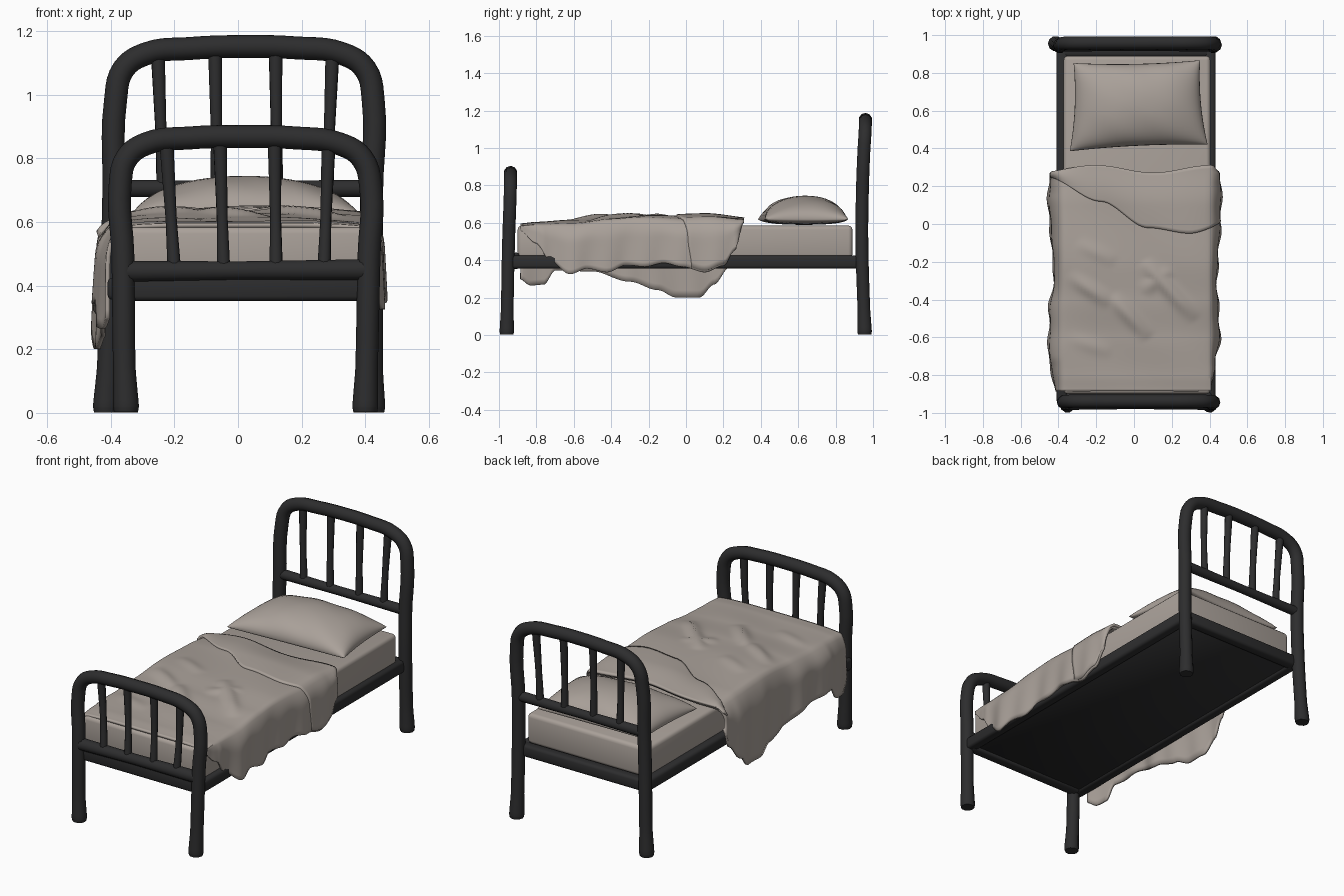
import bpy, bmesh, math
from mathutils import Vector

if "Cube" in bpy.data.objects:
    bpy.data.objects.remove(bpy.data.objects["Cube"])


def material(name, col):
    m = bpy.data.materials.new(name)
    m.diffuse_color = (*col, 1)
    m.use_nodes = True
    m.node_tree.nodes["Principled BSDF"].inputs["Base Color"].default_value = m.diffuse_color
    return m


IRON = material("black iron", (0.026, 0.026, 0.027))
CLOTH = material("warm grey linen", (0.40, 0.355, 0.32))


def interp(pts, t):
    """Piecewise smooth interpolation through (t, value) pairs."""
    if t <= pts[0][0]:
        return pts[0][1]
    for (a, va), (b, vb) in zip(pts, pts[1:]):
        if t <= b:
            f = (t - a) / (b - a)
            f = f * f * (3 - 2 * f)
            return va + (vb - va) * f
    return pts[-1][1]


def activate(ob):
    bpy.ops.object.select_all(action='DESELECT')
    ob.select_set(True)
    bpy.context.view_layer.objects.active = ob


def tube(name, pts, r, radii=None, res=5):
    cu = bpy.data.curves.new(name, 'CURVE')
    cu.dimensions = '3D'
    cu.bevel_depth, cu.bevel_resolution, cu.resolution_u = r, 3, res
    cu.use_fill_caps = True
    sp = cu.splines.new('BEZIER')
    sp.bezier_points.add(len(pts) - 1)
    for i, (bp, p) in enumerate(zip(sp.bezier_points, pts)):
        bp.co = p
        bp.handle_left_type = bp.handle_right_type = 'AUTO'
        bp.radius = radii[i] if radii else 1
    ob = bpy.data.objects.new(name, cu)
    bpy.context.collection.objects.link(ob)
    cu.materials.append(IRON)
    activate(ob)
    bpy.ops.object.convert(target='MESH')
    bpy.ops.object.shade_smooth_by_angle(angle=math.radians(50))
    return ob


def finish(name, bm, mat, thickness=0):
    me = bpy.data.meshes.new(name)
    bmesh.ops.recalc_face_normals(bm, faces=bm.faces[:])
    bm.to_mesh(me)
    bm.free()
    ob = bpy.data.objects.new(name, me)
    bpy.context.collection.objects.link(ob)
    me.materials.append(mat)
    activate(ob)
    bpy.ops.object.shade_smooth_by_angle(angle=math.radians(50))
    if thickness:
        mod = ob.modifiers.new("thickness", 'SOLIDIFY')
        mod.thickness, mod.offset = thickness, 0
    return ob


def box(name, lo, hi, mat, bevel, segs=2):
    bm = bmesh.new()
    bmesh.ops.create_cube(bm, size=1)
    for v in bm.verts:
        v.co = [(a + b) / 2 + c * (b - a) for a, b, c in zip(lo, hi, v.co)]
    bmesh.ops.bevel(bm, geom=bm.edges[:], offset=bevel, segments=segs,
                    affect='EDGES', profile=0.5)
    return finish(name, bm, mat)


def sheet(bm, nu, nv, fn):
    rows = [[bm.verts.new(fn(i / nu, j / nv)) for i in range(nu + 1)]
            for j in range(nv + 1)]
    for a, b in zip(rows, rows[1:]):
        for i in range(nu):
            bm.faces.new((a[i], a[i + 1], b[i + 1], b[i]))


# Headboard and footboard: bent tube, lower rail, four spindles each
def bed_end(name, arch, y_of_z, rail, rail_r, spindles):
    y = lambda z: interp(y_of_z, z)
    radii = [1.04, 1.13, .98] + [1] * (len(arch) - 6) + [.98, 1.13, 1.04]
    tube(name + "_bent_tube", [(x, y(z), z) for x, z in arch], 0.036, radii)
    (x0, z0), (x1, z1) = rail
    zm = (z0 + z1) / 2
    tube(name + "_lower_rail", [(x0, y(z0), z0), (0, y(zm), zm), (x1, y(z1), z1)],
         rail_r, [1.15, 1, 1.15])
    for i, (xt, zt, xb) in enumerate(spindles):
        tube(f"{name}_spindle_{i + 1}",
             [(xb, y(zm), zm), (xb * .6 + xt * .4, y(.9), zm * .6 + zt * .4), (xt, y(zt), zt)],
             0.0185, [1.15, 0.95, 1.2])


bed_end("headboard",
        [(-.415, .002), (-.415, .02), (-.408, .14), (-.395, .5), (-.39, .7), (-.385, .98),
         (-.36, 1.08), (-.29, 1.128), (-.15, 1.145), (0, 1.151), (.18, 1.147), (.33, 1.128),
         (.40, 1.08), (.425, .98), (.42, .7), (.42, .5), (.42, .14), (.422, .02), (.422, .002)],
        [(0, .955), (.4, .94), (.8, .942), (1.15, .959)],
        ((-.39, .705), (.42, .705)), .025,
        [(-.252, 1.13, -.235), (-.072, 1.148, -.065), (.118, 1.148, .122), (.297, 1.135, .28)])
bed_end("footboard",
        [(-.352, .002), (-.352, .02), (-.357, .14), (-.362, .5), (-.37, .72), (-.35, .80),
         (-.29, .845), (-.15, .864), (0, .868), (.18, .864), (.32, .845), (.39, .80),
         (.418, .70), (.412, .5), (.404, .14), (.4, .02), (.4, .002)],
        [(0, -.958), (.4, -.95), (.87, -.938)],
        ((-.36, .445), (.41, .45)), .03,
        [(-.225, .85, -.2), (-.057, .866, -.045), (.115, .866, .12), (.285, .852, .27)])

# Base: side rails, end rails and recessed bottom panel
box("left_side_rail", (-.41, -.95, .355), (-.35, .93, .425), IRON, .015)
box("right_side_rail", (.372, -.95, .355), (.432, .93, .425), IRON, .015)
box("foot_cross_rail", (-.36, -.955, .352), (.41, -.89, .44), IRON, .015)
box("head_cross_rail", (-.39, .885, .355), (.42, .945, .425), IRON, .015)
box("bottom_panel", (-.37, -.91, .366), (.39, .9, .415), IRON, .004, 1)

# Mattress
box("mattress", (-.372, -.90, .41), (.404, .89, .585), CLOTH, .022, 3)


# Pillow: two domed sheets meeting on a seam with pinched sides
def pillow_point(side):
    def fn(a, b):
        u = math.sin((a - .5) * math.pi)  # denser rows near the seam
        v = math.sin((b - .5) * math.pi)
        a, b = (u + 1) / 2, (v + 1) / 2
        xl, xr = -.34 + .02 * b, .39 - .04 * b
        x = xl + (xr - xl) * a - .016 * u * (1 - v * v)
        yc = (.385 + .035 * a) * (1 - b) + (.852 + .015 * a) * b
        y = yc - .012 * v * (1 - u * u)
        dome = max(0, (1 - u * u) * (1 - v * v)) ** .46
        h = .126 * dome if side > 0 else -.03 * dome ** .7
        crease = .005 * math.sin(9 * u + 4 * v) * dome * abs(v)
        return (x, y, .619 + h + crease * (side > 0))
    return fn


bm = bmesh.new()
for side in (1, -1):
    sheet(bm, 28, 22, pillow_point(side))
bmesh.ops.remove_doubles(bm, verts=bm.verts[:], dist=.0004)
finish("pillow", bm, CLOTH)

# Blanket: draped cross-section with uneven hems and creases
HEM_L = [(-.89, .30), (-.83, .265), (-.76, .27), (-.70, .345), (-.5, .34), (-.3, .285),
         (-.15, .24), (-.05, .20), (.07, .20), (.15, .27), (.23, .36), (.29, .50)]
HEM_R = [(-.89, .56), (-.8, .49), (-.73, .40), (-.62, .325), (-.53, .355), (-.42, .335),
         (-.32, .375), (-.22, .365), (-.12, .385), (-.02, .365), (.1, .335), (.2, .37),
         (.26, .45), (.30, .56)]
OUT_L = [(-.88, .035), (-.7, .07), (-.45, .066), (-.27, .04), (-.1, .055), (.1, .072),
         (.3, .066)]
OUT_R = [(-.88, .006), (-.75, .022), (-.6, .048), (-.3, .032), (0, .05), (.25, .046)]
TOP = [(-.89, .59), (-.8, .597), (-.6, .606), (-.4, .622), (-.2, .632), (.1, .625), (.3, .61)]
CREASES = [((.05, -.2), (.33, -.5), .024), ((-.35, -.27), (-.12, -.42), .02),
           ((-.12, -.38), (.08, -.6), .02), ((.2, -.24), (.04, -.36), .014),
           ((-.3, -.1), (-.1, -.2), .010), ((-.36, -.6), (-.12, -.68), .008)]


def crease_height(x, y):
    """Highest of several soft ridges, each tapering off at its ends."""
    h = 0
    p = Vector((x, y))
    for a, b, k in CREASES:
        a, b = Vector(a), Vector(b)
        f = min(1, max(0, (p - a).dot(b - a) / (b - a).length_squared))
        d = (p - a.lerp(b, f)).length
        h = max(h, k * math.sin(math.pi * f) ** .7 * math.exp(-(d / .034) ** 2))
    return h


def drape(s, y, lift=0):
    """Point on the blanket; s runs -1 (left hem) to 1 (right hem)."""
    k = .62
    f = max(-1, min(1, s / k))
    x = .012 + f * .390
    z = interp(TOP, y) - .012 * f ** 4 + lift
    z += crease_height(x, y) * (1 - f ** 6)
    z += .004 * math.sin(11 * x + 9 * y) * min(1, (y + .9) * 4)
    if abs(s) > k:
        t = (abs(s) - k) / (1 - k)
        hem = interp(HEM_L if s < 0 else HEM_R, y)
        reach = min(1, max(.05, (z - hem) / .14))
        out = interp(OUT_L if s < 0 else OUT_R, y) * reach
        out *= math.sin(min(1, t * 2.2) * math.pi / 2) * (.78 + .22 * t)
        out += .006 * math.sin(33 * y + 3 * s) * t * reach
        x += math.copysign(out + lift * min(1, t * 4) * .5, s)
        z += (hem - z) * t ** 1.25
    return x, y, z


def head_edge(s):
    return .283 + .02 * math.sin(6.5 * s + 3.8)


bm = bmesh.new()
sheet(bm, 70, 90, lambda a, b: drape(2 * a - 1, -.885 + (head_edge(2 * a - 1) + .885) * b))
finish("blanket", bm, CLOTH, .014)

# Folded-over cuff of the blanket, with a diagonal lower edge
CUFF = [(-.75, .25), (-.3, .12), (.1, -.02), (.45, -.05), (.8, .01), (1, .03)]


def cuff_point(a, b):
    s = -.75 + 1.74 * a
    top = head_edge(s) + .008
    low = interp(CUFF, s)
    y = low + (top - low) * b
    return drape(s, y, .004 + .012 * math.sin(math.pi * (.12 + .76 * b)))


bm = bmesh.new()
sheet(bm, 54, 18, cuff_point)
finish("blanket_cuff", bm, CLOTH, .014)
